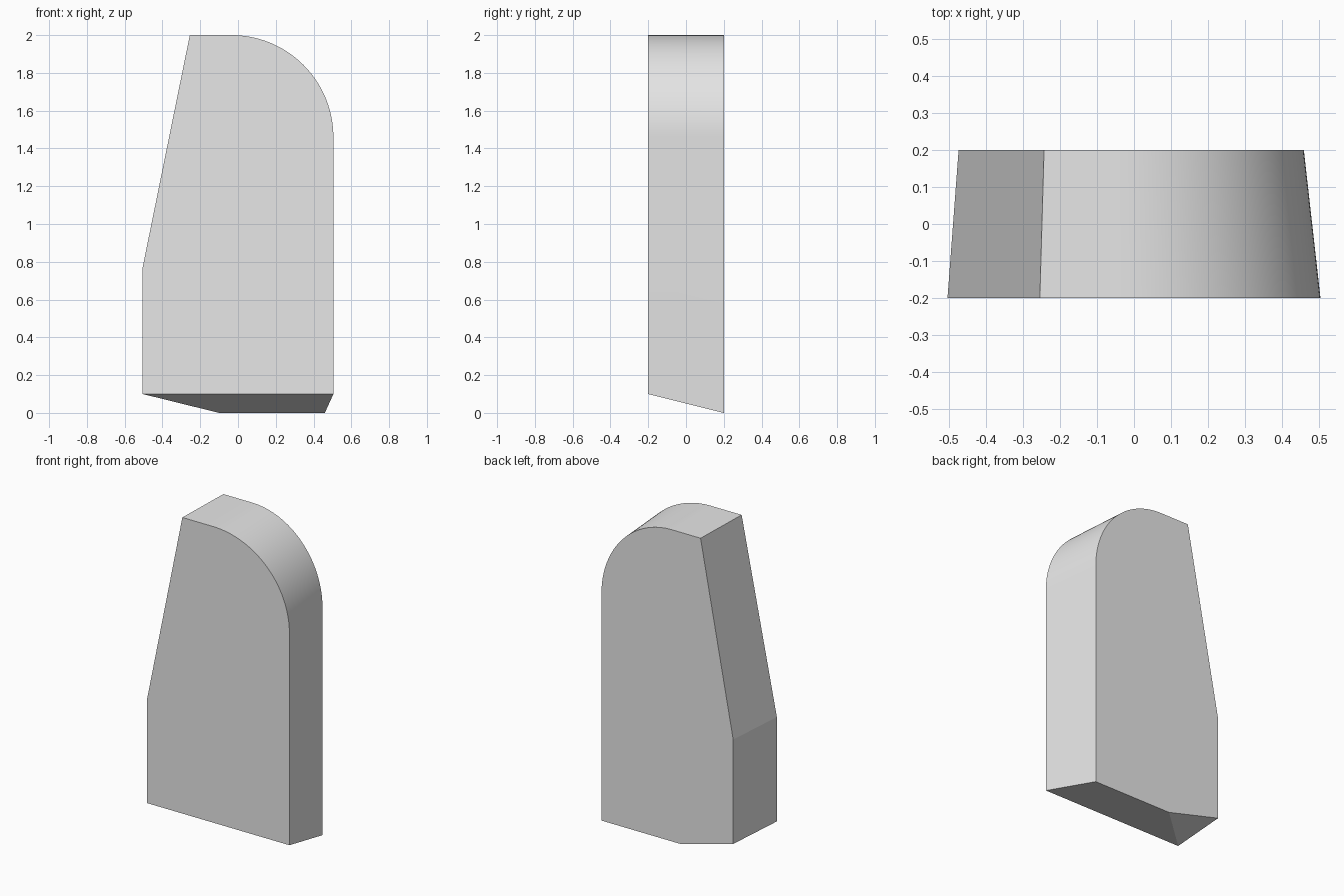
import bpy, bmesh, math

if "Cube" in bpy.data.objects:
    bpy.data.objects.remove(bpy.data.objects["Cube"])

HALF_DEPTH = 0.2
RADIUS = 0.54
SEGMENTS = 32

grey = bpy.data.materials.new("light grey")
grey.use_nodes = True
colour = (0.8, 0.8, 0.8, 1)
grey.diffuse_color = colour
grey.node_tree.nodes["Principled BSDF"].inputs["Base Color"].default_value = colour

# Upper outline: straight right side, rounded shoulder, flat top, slanted left side
outline = []
for i in range(SEGMENTS + 1):
    a = math.pi / 2 * i / SEGMENTS
    outline.append((0.505 - RADIUS + RADIUS * math.cos(a), 2 - RADIUS + RADIUS * math.sin(a)))
outline += [(-0.255, 2), (-0.505, 0.77), (-0.505, 0.1)]


def narrow(x):
    """Back outline is slightly narrower than the front."""
    return 0.9257 * x - 0.0075


bm = bmesh.new()
front = [bm.verts.new((x, -HALF_DEPTH, z)) for x, z in outline]
back = [bm.verts.new((narrow(x), HALF_DEPTH, z)) for x, z in outline]
front_low = bm.verts.new((0.505, -HALF_DEPTH, 0.1))
back_low = bm.verts.new((narrow(0.505), HALF_DEPTH, 0))
back_chamfer = bm.verts.new((-0.1, HALF_DEPTH, 0))

# Front and back faces
bm.faces.new(front + [front_low])
bm.faces.new(back + [back_chamfer, back_low])

# Rim around the outline
for i in range(len(outline) - 1):
    bm.faces.new((front[i], front[i + 1], back[i + 1], back[i]))
bm.faces.new((front_low, front[0], back[0], back_low))

# Sloped underside with a chamfered corner
bm.faces.new((front_low, front[-1], back_chamfer, back_low))
bm.faces.new((front[-1], back[-1], back_chamfer))
bmesh.ops.recalc_face_normals(bm, faces=bm.faces)

mesh = bpy.data.meshes.new("tapered_block")
bm.to_mesh(mesh)
bm.free()
mesh.materials.append(grey)
block = bpy.data.objects.new("tapered_block", mesh)
bpy.context.collection.objects.link(block)

# Smooth only the rounded shoulder
bpy.ops.object.select_all(action="DESELECT")
block.select_set(True)
bpy.context.view_layer.objects.active = block
bpy.ops.object.shade_smooth_by_angle(angle=math.radians(10))
